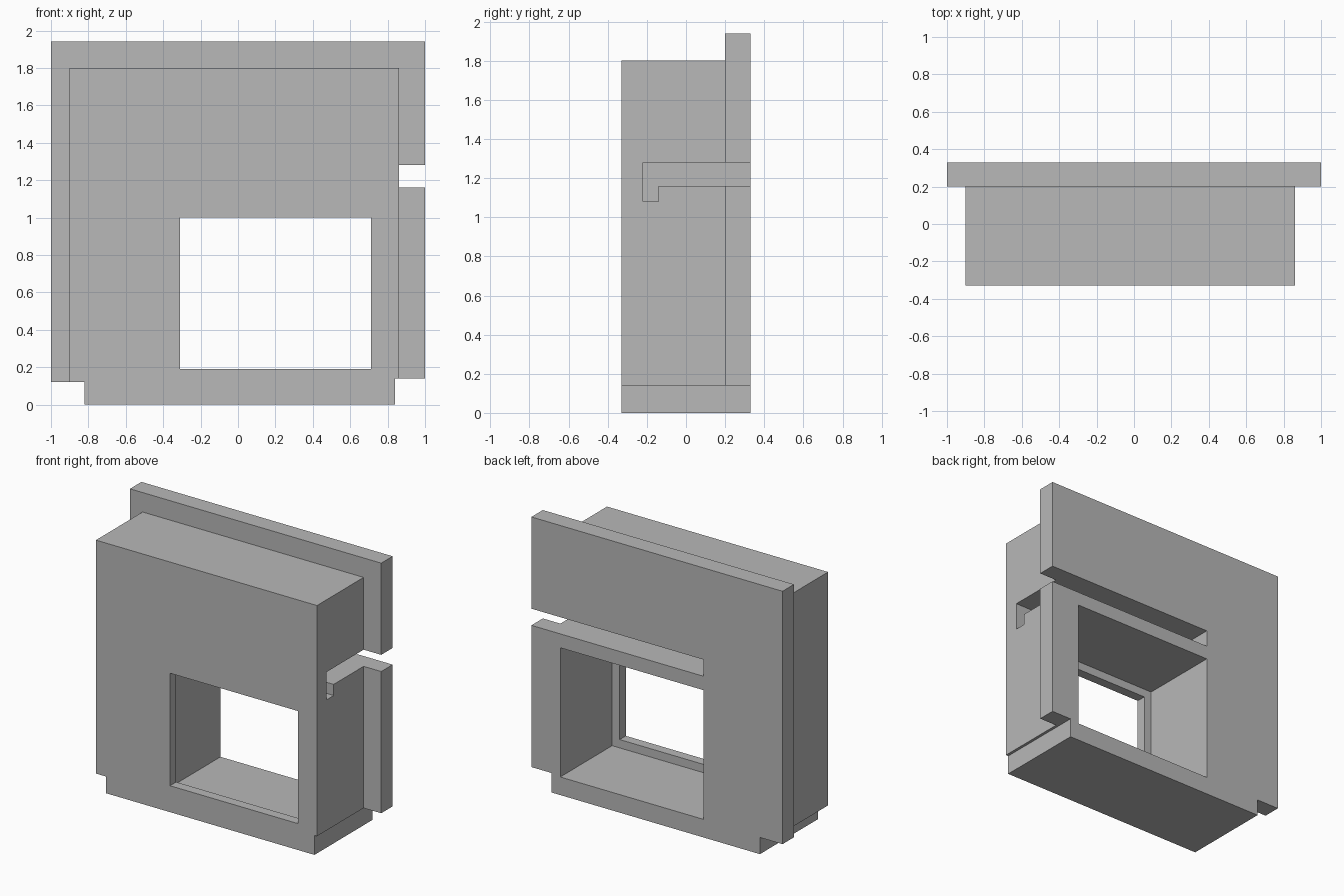
import bpy
import bmesh
from mathutils import Vector

cube = bpy.data.objects.get("Cube")
if cube:
    bpy.data.objects.remove(cube, do_unlink=True)

grey = bpy.data.materials.new("plain_grey")
grey.use_nodes = True
colour = (0.48, 0.48, 0.48, 1)
grey.diffuse_color = colour
grey.node_tree.nodes["Principled BSDF"].inputs["Base Color"].default_value = colour


def box(name, xs, ys, zs):
    """Box spanning the given x, y and z ranges."""
    lo, hi = map(Vector, zip(xs, ys, zs))
    bm = bmesh.new()
    bmesh.ops.create_cube(bm, size=1)
    for v in bm.verts:
        v.co = (lo + hi) / 2 + v.co * (hi - lo)
    mesh = bpy.data.meshes.new(name)
    bm.to_mesh(mesh)
    bm.free()
    mesh.materials.append(grey)
    obj = bpy.data.objects.new(name, mesh)
    bpy.context.collection.objects.link(obj)
    return obj


def combine(target, tool, operation):
    """Apply a boolean to the target and discard the tool."""
    tool.hide_render = True
    mod = target.modifiers.new(tool.name, 'BOOLEAN')
    mod.operation = operation
    mod.solver = 'EXACT'
    mod.object = tool
    bpy.context.view_layer.objects.active = target
    bpy.ops.object.modifier_apply(modifier=mod.name)
    bpy.data.objects.remove(tool, do_unlink=True)


# Deep front block joined to the wider back plate
front, back = -0.33, 0.33
through = (-0.5, 0.5)
housing = box("housing", (-0.9, 0.86), (front, 0.27), (0, 1.8))
combine(housing, box("back_plate", (-1, 1), (0.2, back), (0, 1.94)), 'UNION')

cutters = [
    # Notches beside the foot
    ("left_foot_notch", (0.84, 1.2), through, (-0.2, 0.14)),
    ("right_foot_notch", (-1.2, -0.82), through, (-0.2, 0.12)),
    # Window with a narrow lip at the front
    ("window_opening", (-0.31, 0.71), through, (0.19, 1.0)),
    ("window_recess", (-0.37, 0.77), (-0.26, 0.5), (0.13, 1.06)),
    # Sliding slot with its downward hook
    ("slot", (-0.37, 1.2), (-0.22, 0.5), (1.16, 1.28)),
    ("slot_hook", (-0.37, 1.2), (-0.22, -0.14), (1.08, 1.2)),
]
for cutter in cutters:
    combine(housing, box(*cutter), 'DIFFERENCE')
